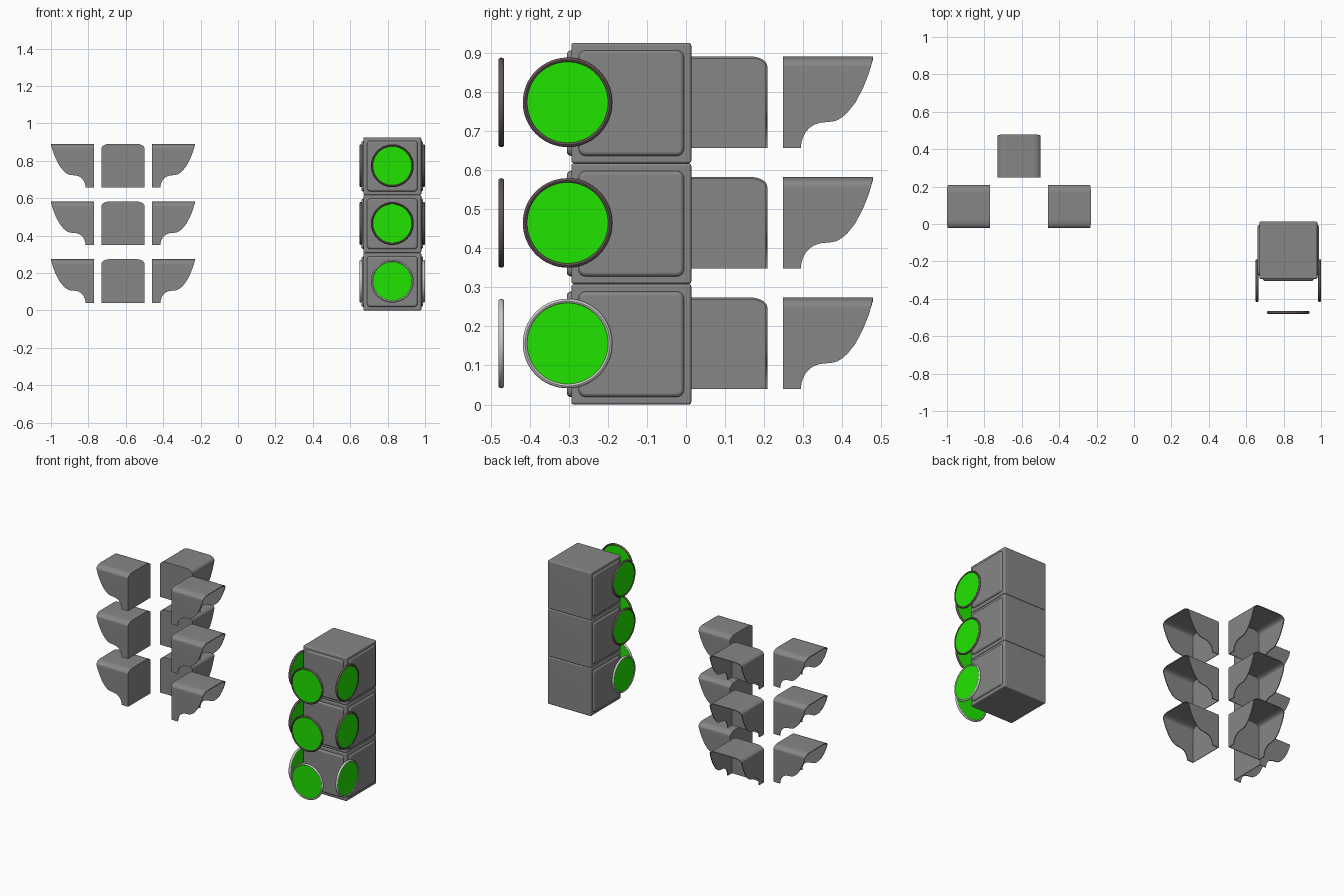
import bpy, bmesh
from math import pi, sin, cos, radians
from mathutils import Matrix, Vector

if "Cube" in bpy.data.objects:
    bpy.data.objects.remove(bpy.data.objects["Cube"])

CX, CY = 0.825, -0.14          # signal head axis
CELL = 0.3085                  # height of one lamp section


def material(name, rgb):
    m = bpy.data.materials.new(name)
    m.diffuse_color = (*rgb, 1)
    m.use_nodes = True
    m.node_tree.nodes["Principled BSDF"].inputs["Base Color"].default_value = m.diffuse_color
    return m


BODY = material("dark_grey_body", (0.24, 0.24, 0.24))
GREEN = material("green_glass", (0.015, 0.78, 0.0))
DARK = material("dark_rim", (0.13, 0.09, 0.09))
LIGHT = material("light_rim", (0.62, 0.62, 0.62))


def smooth(ob):
    bpy.ops.object.select_all(action='DESELECT')
    ob.select_set(True)
    bpy.context.view_layer.objects.active = ob
    bpy.ops.object.shade_smooth_by_angle(angle=radians(35))


def finish(bm, name, matrix, mat):
    bmesh.ops.recalc_face_normals(bm, faces=bm.faces)
    bm.transform(matrix)
    me = bpy.data.meshes.new(name)
    bm.to_mesh(me)
    bm.free()
    ob = bpy.data.objects.new(name, me)
    bpy.context.collection.objects.link(ob)
    me.materials.append(mat)
    smooth(ob)
    return ob


# keeps large flat faces evenly shaded next to rounded edges
def weight_normals(ob):
    mod = ob.modifiers.new("flat_shading", 'WEIGHTED_NORMAL')
    mod.keep_sharp = True


def box(size):
    bm = bmesh.new()
    bmesh.ops.create_cube(bm, size=1)
    bmesh.ops.scale(bm, vec=size, verts=bm.verts)
    return bm


def bevel(bm, edges, width, segments):
    bmesh.ops.bevel(bm, geom=edges, offset=width, segments=segments,
                    profile=0.5, affect='EDGES')


def place(x, y, z, angle):
    return Matrix.Translation((x, y, z)) @ Matrix.Rotation(angle, 4, 'Z')


# one lamp section of the housing
def housing(name, z):
    bm = box((0.31, 0.307, CELL))
    bevel(bm, bm.edges[:], 0.007, 3)
    weight_normals(finish(bm, name, place(CX, CY, z, 0), BODY))


# raised door with rounded corners, facing -y before rotation
def door(name, z, angle):
    bm = box((0.27, 0.026, 0.27))
    upright = [e for e in bm.edges
               if abs(e.verts[0].co.y - e.verts[1].co.y) > 0.01]
    bevel(bm, upright, 0.018, 4)
    rim = [e for e in bm.edges if all(v.co.y < -0.01 for v in e.verts)]
    bevel(bm, rim, 0.011, 4)
    offset = Matrix.Translation((0, -0.152, 0))
    weight_normals(finish(bm, name, place(CX, CY, z, angle) @ offset, BODY))


# flat lens disc and its rounded rim, axis along y before rotation
def lens(name, x, y, z, angle, rim_mat):
    mat = place(x, y, z, angle) @ Matrix.Rotation(pi / 2, 4, 'X')
    bm = bmesh.new()
    bmesh.ops.create_cone(bm, cap_ends=True, segments=64,
                          radius1=0.106, radius2=0.106, depth=0.008)
    finish(bm, name + "_glass", mat, GREEN)
    bm = bmesh.new()
    n, k = 64, 12
    rings = [[bm.verts.new(((0.1085 + 0.006 * cos(b)) * cos(a),
                            (0.1085 + 0.006 * cos(b)) * sin(a),
                            0.0075 * sin(b)))
              for b in (2 * pi * j / k for j in range(k))]
             for a in (2 * pi * i / n for i in range(n))]
    for i in range(n):
        for j in range(k):
            p, q, j2 = rings[i], rings[(i + 1) % n], (j + 1) % k
            bm.faces.new((p[j], q[j], q[j2], p[j2]))
    finish(bm, name + "_rim", mat, rim_mat)


# visor side outline: (depth, height)
SIDE = [(0.046, 0), (0.047, 0.012), (0.051, 0.026), (0.058, 0.040),
        (0.068, 0.051), (0.080, 0.059), (0.095, 0.064), (0.125, 0.067),
        (0.138, 0.070), (0.150, 0.077), (0.165, 0.090), (0.185, 0.115),
        (0.205, 0.153), (0.219, 0.188), (0.225, 0.209)]
HALF, TOP, DEPTH, RX, RZ = 0.115, 0.234, 0.231, 0.045, 0.025


# hood: arched wall cut to the side outline, with a closed back plate
def visor(name, x, y, z, angle):
    half = [(-HALF, h, d) for d, h in SIDE]
    for i in range(1, 9):
        a = i / 8 * pi / 2
        half.append((-HALF + RX * (1 - cos(a)), TOP - RZ + RZ * sin(a),
                     0.225 + (DEPTH - 0.225) * sin(a)))
    arch = half + [(-u, h, d) for u, h, d in reversed(half)]
    bm = bmesh.new()
    back = [bm.verts.new((u, 0, h)) for u, h, d in arch]
    lip = [bm.verts.new((u, d, h)) for u, h, d in arch]
    for i in range(len(arch) - 1):
        bm.faces.new((back[i], back[i + 1], lip[i + 1], lip[i]))
    bm.faces.new(back)
    ob = finish(bm, name, place(x, y, z, angle), BODY)
    # the plate must face away from the hood so the wall grows inward
    outward = Matrix.Rotation(angle, 3, 'Z') @ Vector((0, -1, 0))
    if ob.data.polygons[-1].normal.dot(outward) < 0:
        ob.data.flip_normals()
    mod = ob.modifiers.new("wall", 'SOLIDIFY')
    mod.thickness = 0.005
    mod.offset = -1
    bpy.ops.object.modifier_apply(modifier=mod.name)
    smooth(ob)
    weight_normals(ob)


for row, level in enumerate(("bottom", "middle", "top")):
    zc = CELL * (row + 0.5)
    rim = LIGHT if row == 0 else DARK
    housing(f"{level}_housing", zc)
    for side, angle in (("front", 0), ("right", pi / 2), ("left", -pi / 2)):
        door(f"{level}_{side}_door", zc, angle)
    lens(f"{level}_front_lens", CX, -0.4725, zc + 0.002, 0, rim)
    lens(f"{level}_right_lens", 0.9925, -0.303, zc + 0.002, pi / 2, rim)
    lens(f"{level}_left_lens", 0.6575, -0.303, zc + 0.002, -pi / 2, rim)
    zv = 0.040 + CELL * row
    visor(f"{level}_back_visor", -0.615, 0.248, zv, 0)
    visor(f"{level}_left_visor", -0.769, 0.093, zv, pi / 2)
    visor(f"{level}_right_visor", -0.461, 0.093, zv, -pi / 2)
